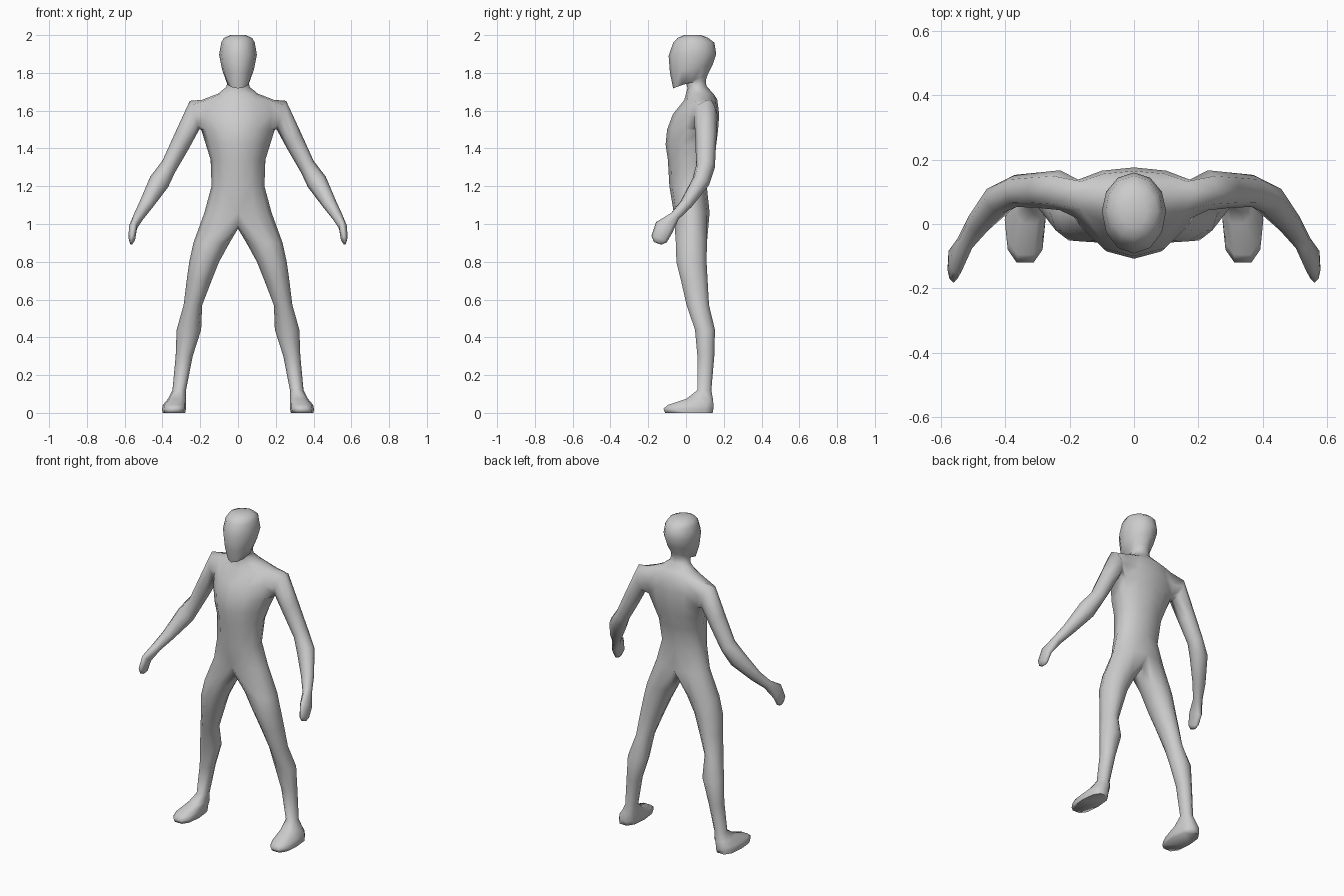
import bpy, bmesh
from math import sin, cos, radians
from mathutils import Vector, Matrix

cube = bpy.data.objects.get("Cube")
if cube:
    bpy.data.objects.remove(cube)

grey = bpy.data.materials.new("plain_grey")
grey.use_nodes = True
colour = (0.6, 0.6, 0.6, 1)
grey.diffuse_color = colour
grey.node_tree.nodes["Principled BSDF"].inputs["Base Color"].default_value = colour

bm = bmesh.new()


def bridge(a, b, closed=True, skip=()):
    """Join two vertex rows with quads."""
    n = len(a)
    for i in range(n if closed else n - 1):
        if i not in skip:
            j = (i + 1) % n
            bm.faces.new((a[i], a[j], b[j], b[i]))


def loft(start, rings):
    """Extend an open boundary through closed rings and cap the end."""
    last = start
    for ring in rings:
        verts = [bm.verts.new(p) for p in ring]
        bridge(last, verts)
        last = verts
    bm.faces.new(last)


# Half rows from the pelvis to the crown:
# height at front, at back, half width, y of front, widest point, back
trunk = [
    (1.06, 1.06, .178, -.065, .03, .125),
    (1.20, 1.20, .140, -.088, .02, .110),
    (1.34, 1.34, .145, -.096, .04, .140),
    (1.42, 1.42, .170, -.108, .06, .160),
    (1.50, 1.50, .195, -.100, .09, .170),
    (1.58, 1.58, .200, -.070, .10, .176),
    (1.655, 1.66, .190, -.010, .10, .165),
    (1.69, 1.69, .105, .000, .08, .145),
    (1.72, 1.73, .062, .008, .06, .108),
    (1.745, 1.76, .056, .000, .05, .105),
    (1.718, 1.79, .062, -.068, .03, .115),
    (1.80, 1.84, .085, -.085, .03, .140),
    (1.89, 1.90, .100, -.092, .04, .160),
    (1.96, 1.96, .089, -.068, .04, .150),
    (1.985, 1.985, .075, -.045, .04, .118),
    (2.00, 2.00, .040, -.010, .04, .080),
]
angles = [radians(a) for a in range(-90, 91, 30)]
rows = []
for zf, zb, w, yf, ym, yb in trunk:
    row = []
    for a in angles:
        s = sin(a)
        y = ym + s * (yb - ym if s > 0 else ym - yf)
        x = 0 if abs(s) > .99 else w * cos(a)
        row.append(bm.verts.new((x, y, zf + (zb - zf) * (s + 1) / 2)))
    rows.append(row)
for k in range(len(rows) - 1):
    bridge(rows[k], rows[k + 1], False, (2, 3) if k in (4, 5) else ())
bm.faces.new(rows[-1])

# Arm: upper x, z, lower x, z, centre y, depth radius
arm = [
    (.255, 1.652, .205, 1.50, .105, .062),
    (.330, 1.490, .265, 1.39, .105, .055),
    (.400, 1.335, .335, 1.27, .103, .050),
    (.465, 1.250, .370, 1.195, .078, .048),
    (.520, 1.120, .450, 1.09, .000, .034),
    (.550, 1.055, .502, 1.025, -.060, .027),
    (.577, .990, .535, .975, -.115, .052),
    (.580, .925, .545, .915, -.142, .044),
    (.572, .900, .557, .897, -.150, .022),
]
centres = [Vector(((a + c) / 2, y, (b + d) / 2)) for a, b, c, d, y, r in arm]
arm_rings = []
for k, (a, b, c, d, y, r) in enumerate(arm):
    along = (centres[min(k + 1, len(arm) - 1)] - centres[max(k - 1, 0)]).normalized()
    depth = Vector((0, 1, 0))
    depth = (depth - along * depth.dot(along)).normalized() * r
    up = Vector((a - c, 0, b - d)) / 2
    arm_rings.append([centres[k] - up * cos(t) + depth * sin(t)
                      for t in (radians(45 * i - 45) for i in range(8))])
low, mid, top = rows[4:7]
loft([low[2], low[3], low[4], mid[4], top[4], top[3], top[2], mid[2]], arm_rings)

# Leg and foot: height, inner x, outer x, front y, back y
leg = [
    (.90, .045, .236, -.058, .115),
    (.80, .100, .258, -.055, .113),
    (.70, .140, .272, -.030, .118),
    (.57, .190, .288, .000, .125),
    (.44, .195, .325, .045, .156),
    (.30, .240, .330, .058, .152),
    (.12, .275, .347, .058, .136),
    (.075, .275, .370, .000, .145),
    (.042, .275, .398, -.100, .150),
    (.022, .275, .402, -.125, .150),
    (.00, .280, .400, -.115, .146),
]


def soft(v, power):
    """Squared-off sine or cosine."""
    return abs(v) ** power * (1 if v > 0 else -1)


leg_rings = []
for z, xi, xo, yf, yb in leg:
    power = .75 if z < .1 else 1
    leg_rings.append([((xi + xo) / 2 + (xo - xi) / 2 * soft(cos(t), power),
                       (yf + yb) / 2 + (yb - yf) / 2 * soft(sin(t), power), z)
                      for t in (radians(36 * i - 108) for i in range(10))])
crotch = [bm.verts.new(p) for p in ((0, .085, 1.0), (0, .03, .975), (0, -.03, .99))]
loft(rows[0] + crotch, leg_rings)

# Mirror the half figure and weld the centre line
bmesh.ops.mirror(bm, geom=bm.verts[:] + bm.edges[:] + bm.faces[:],
                 matrix=Matrix.Identity(4), merge_dist=.0001, axis='X')
bmesh.ops.remove_doubles(bm, verts=bm.verts[:], dist=.0001)
bmesh.ops.recalc_face_normals(bm, faces=bm.faces[:])

mesh = bpy.data.meshes.new("body")
bm.to_mesh(mesh)
bm.free()
mesh.materials.append(grey)
body = bpy.data.objects.new("body", mesh)
bpy.context.collection.objects.link(body)
bpy.ops.object.select_all(action='DESELECT')
body.select_set(True)
bpy.context.view_layer.objects.active = body
bpy.ops.object.shade_smooth_by_angle(angle=radians(80))
